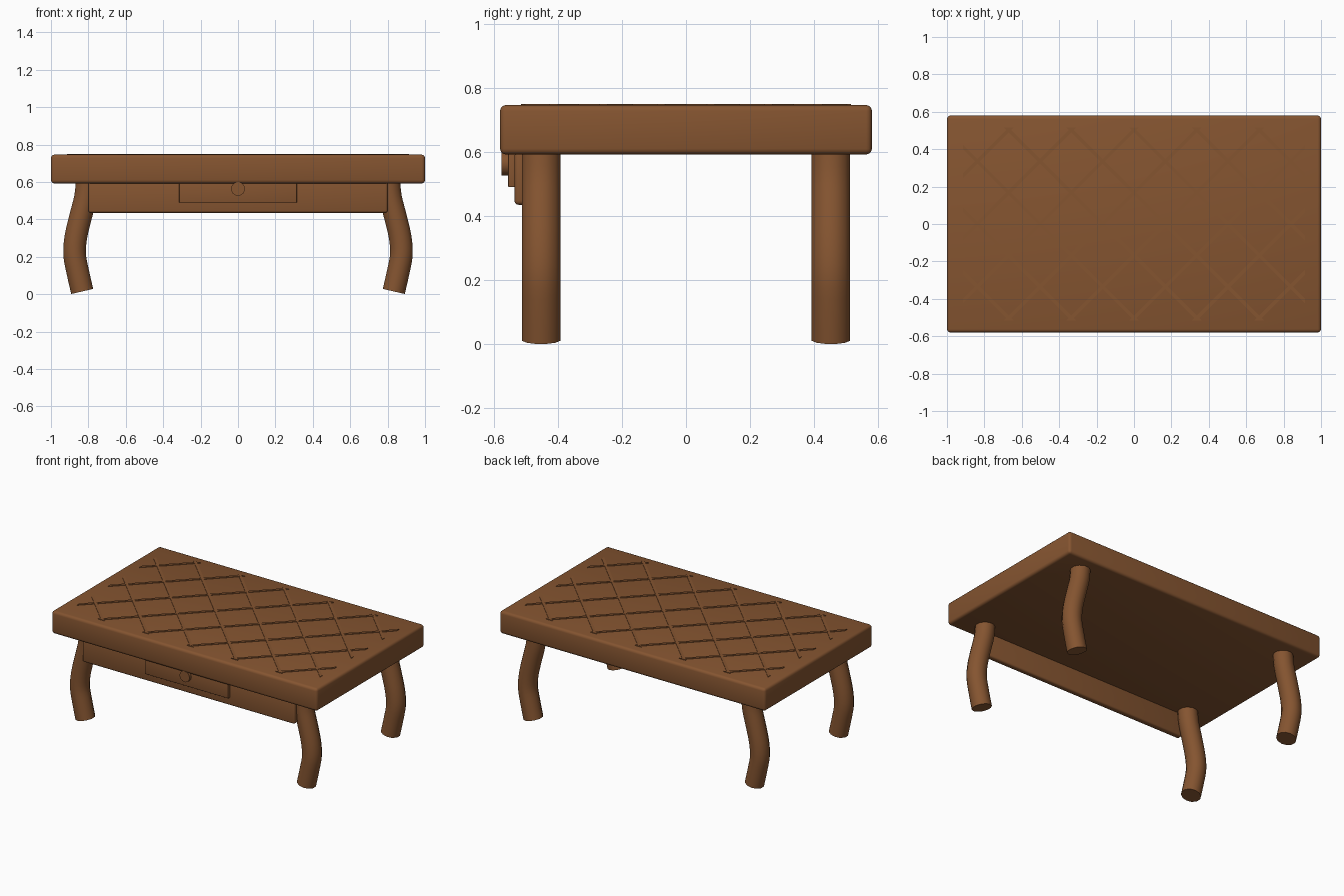
import bpy
import bmesh
import math
from mathutils import Matrix, Vector

if "Cube" in bpy.data.objects:
    bpy.data.objects.remove(bpy.data.objects["Cube"], do_unlink=True)

# Wood material
wood = bpy.data.materials.new("warm_brown_wood")
wood.use_nodes = True
WOOD_COLOUR = (0.235, 0.09, 0.03, 1)
wood.diffuse_color = WOOD_COLOUR
for node in wood.node_tree.nodes:
    if node.type == "BSDF_PRINCIPLED":
        node.inputs["Base Color"].default_value = WOOD_COLOUR


def finish(bm, name, smooth=True):
    bmesh.ops.recalc_face_normals(bm, faces=bm.faces[:])
    mesh = bpy.data.meshes.new(name)
    bm.to_mesh(mesh)
    bm.free()
    mesh.materials.append(wood)
    obj = bpy.data.objects.new(name, mesh)
    bpy.context.collection.objects.link(obj)
    if smooth:
        bpy.ops.object.select_all(action="DESELECT")
        obj.select_set(True)
        bpy.context.view_layer.objects.active = obj
        bpy.ops.object.shade_smooth_by_angle(angle=math.radians(40))
    return obj


def box(name, low, high, radius):
    low, high = Vector(low), Vector(high)
    bm = bmesh.new()
    place = Matrix.Translation((low + high) / 2) @ Matrix.Diagonal((*(high - low), 1))
    bmesh.ops.create_cube(bm, size=1, matrix=place)
    bmesh.ops.bevel(bm, geom=bm.edges[:], offset=radius, segments=3,
                    profile=0.5, affect="EDGES")
    return finish(bm, name)


# Table top, front apron and drawer
box("table_top", (-1, -0.58, 0.592), (1, 0.58, 0.746), 0.018)
box("front_apron", (-0.8, -0.535, 0.435), (0.8, -0.495, 0.6), 0.012)
box("drawer_front", (-0.315, -0.555, 0.49), (0.315, -0.525, 0.6), 0.003)

# Drawer knob
bm = bmesh.new()
bmesh.ops.create_cone(
    bm, cap_ends=True, segments=24, radius1=0.037, radius2=0.037, depth=0.03,
    matrix=Matrix.Translation((0, -0.56, 0.563)) @ Matrix.Rotation(math.pi / 2, 4, "X"))
finish(bm, "drawer_knob")

# Curved legs: a round section swept along an S-shaped path
LEG_PATH = [Vector(p) for p in [
    (0.833, 0.0145), (0.857, 0.12), (0.874, 0.215), (0.866, 0.31),
    (0.84, 0.42), (0.815, 0.52), (0.805, 0.62)]]
LEG_RADIUS = 0.0625
SIDES = 12


def smooth_path(points, steps=3):
    padded = [2 * points[0] - points[1], *points, 2 * points[-1] - points[-2]]
    result = []
    for a, b, c, d in zip(padded, padded[1:], padded[2:], padded[3:]):
        for k in range(steps):
            t = k / steps
            result.append(0.5 * (2 * b + (c - a) * t + (2 * a - 5 * b + 4 * c - d) * t ** 2
                                 + (3 * b - a - 3 * c + d) * t ** 3))
    return result + [points[-1]]


def leg(name, side, y):
    path = smooth_path(LEG_PATH)
    bm = bmesh.new()
    rings = []
    for i, p in enumerate(path):
        tangent = (path[min(i + 1, len(path) - 1)] - path[max(i - 1, 0)]).normalized()
        ring = []
        for k in range(SIDES):
            angle = math.tau * (k + 0.5) / SIDES
            across = math.cos(angle) * LEG_RADIUS
            ring.append(bm.verts.new((side * (p.x + across * tangent.y),
                                      y + math.sin(angle) * LEG_RADIUS,
                                      p.y - across * tangent.x)))
        rings.append(ring)
    for lower, upper in zip(rings, rings[1:]):
        for k in range(SIDES):
            n = (k + 1) % SIDES
            bm.faces.new((lower[k], lower[n], upper[n], upper[k]))
    bm.faces.new(rings[0])
    bm.faces.new(rings[-1])
    finish(bm, name)


for depth_name, y in (("front", -0.452), ("back", 0.452)):
    for side_name, side in (("left", 1), ("right", -1)):
        leg(f"{depth_name}_{side_name}_leg", side, y)

# Diamond lattice of thin raised strips on the top
SPACING = 0.335
HALF_X, HALF_Y = 0.915, 0.515


def lattice(name, turn, top):
    bm = bmesh.new()
    for i in range(-4, 4):
        place = (Matrix.Translation(((i + 0.5) * SPACING, 0, top - 0.004))
                 @ Matrix.Rotation(turn, 4, "Z") @ Matrix.Diagonal((4, 0.018, 0.008, 1)))
        bmesh.ops.create_cube(bm, size=1, matrix=place)
    # Trim the strips to the inner rectangle
    for normal, reach in (((1, 0, 0), HALF_X), ((-1, 0, 0), HALF_X),
                          ((0, 1, 0), HALF_Y), ((0, -1, 0), HALF_Y)):
        bmesh.ops.bisect_plane(bm, geom=bm.verts[:] + bm.edges[:] + bm.faces[:],
                               plane_co=Vector(normal) * reach, plane_no=normal,
                               clear_outer=True)
        bmesh.ops.holes_fill(bm, edges=[e for e in bm.edges if e.is_boundary], sides=4)
    finish(bm, name, smooth=False)


lattice("lattice_rising_strips", math.pi / 4, 0.75)
lattice("lattice_falling_strips", -math.pi / 4, 0.7495)
